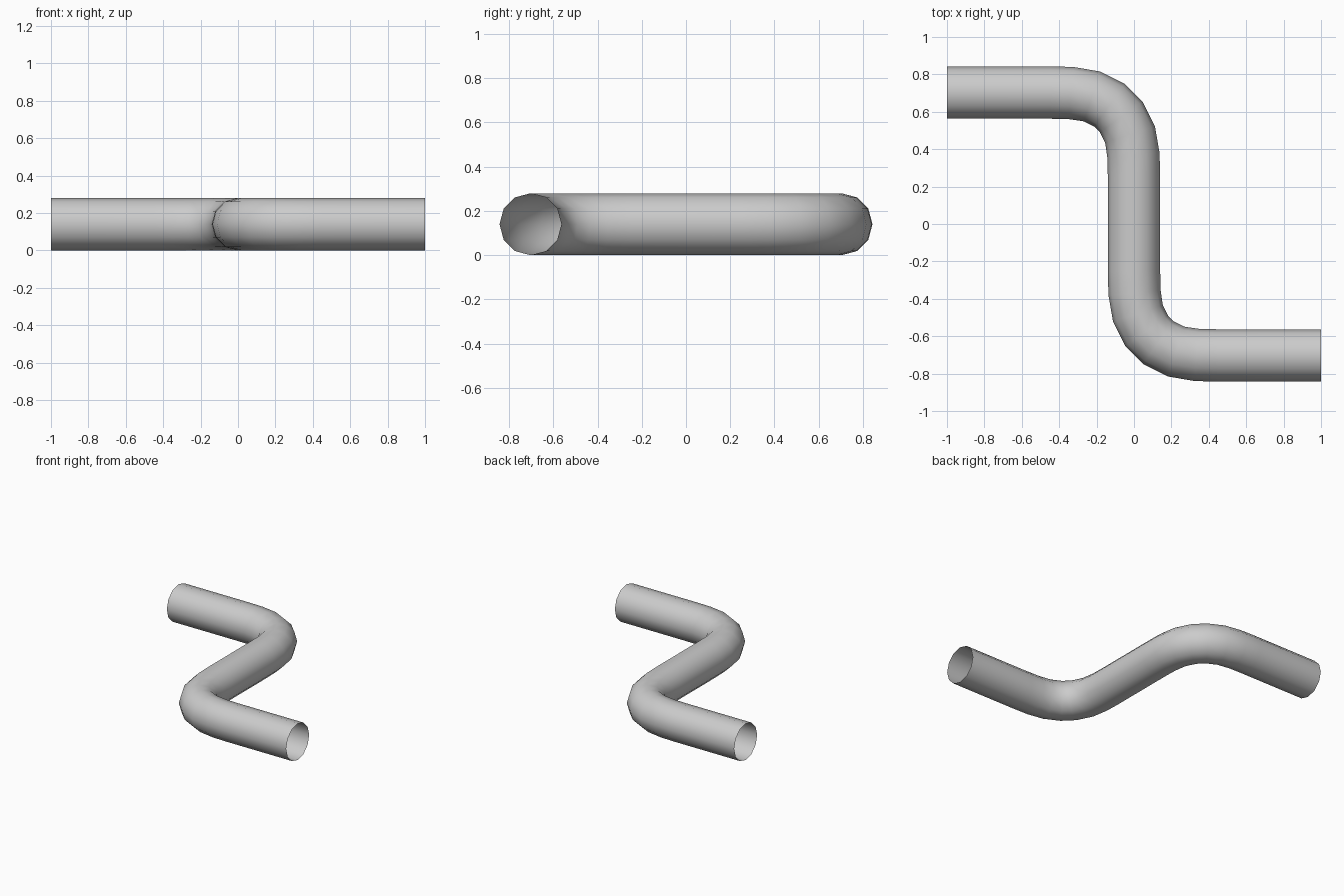
import bpy, bmesh, math
from mathutils import Vector

if "Cube" in bpy.data.objects:
    bpy.data.objects.remove(bpy.data.objects["Cube"])

RADIUS, SIDES, OFFSET = 0.14, 12, 0.703

# Bend profile: distances back from the corner along x and down along y
bend = [(0.45, 0), (0.335, 0.003), (0.225, 0.021), (0.131, 0.068),
        (0.068, 0.131), (0.021, 0.225), (0.003, 0.335), (0, 0.45)]

# Half of the centre line, then the same half turned 180 degrees
half = [Vector((-1, OFFSET, RADIUS))]
half += [Vector((-u, OFFSET - v, RADIUS)) for u, v in bend]
path = half + [Vector((-p.x, -p.y, p.z)) for p in reversed(half)]

# Sweep an open-ended ring along the centre line
bm = bmesh.new()
rings = []
for i, p in enumerate(path):
    before = (p - path[i - 1]).normalized() if i else Vector((0, 0, 0))
    after = (path[i + 1] - p).normalized() if i < len(path) - 1 else Vector((0, 0, 0))
    t = (before + after).normalized()
    side = Vector((-t.y, t.x, 0))
    ring = []
    for k in range(SIDES):
        a = 2 * math.pi * k / SIDES
        ring.append(bm.verts.new(p + RADIUS * (side * math.cos(a) + Vector((0, 0, math.sin(a))))))
    rings.append(ring)
for r0, r1 in zip(rings, rings[1:]):
    for k in range(SIDES):
        n = (k + 1) % SIDES
        f = bm.faces.new((r0[k], r0[n], r1[n], r1[k]))
        f.smooth = True
bmesh.ops.recalc_face_normals(bm, faces=bm.faces)

# Make sure the outside of the pipe faces outward
bm.normal_update()
top = max(bm.faces, key=lambda f: f.calc_center_median().z)
if top.normal.z < 0:
    bmesh.ops.reverse_faces(bm, faces=bm.faces)

mesh = bpy.data.meshes.new("bent_pipe")
bm.to_mesh(mesh)
bm.free()
pipe = bpy.data.objects.new("bent_pipe", mesh)
bpy.context.collection.objects.link(pipe)
